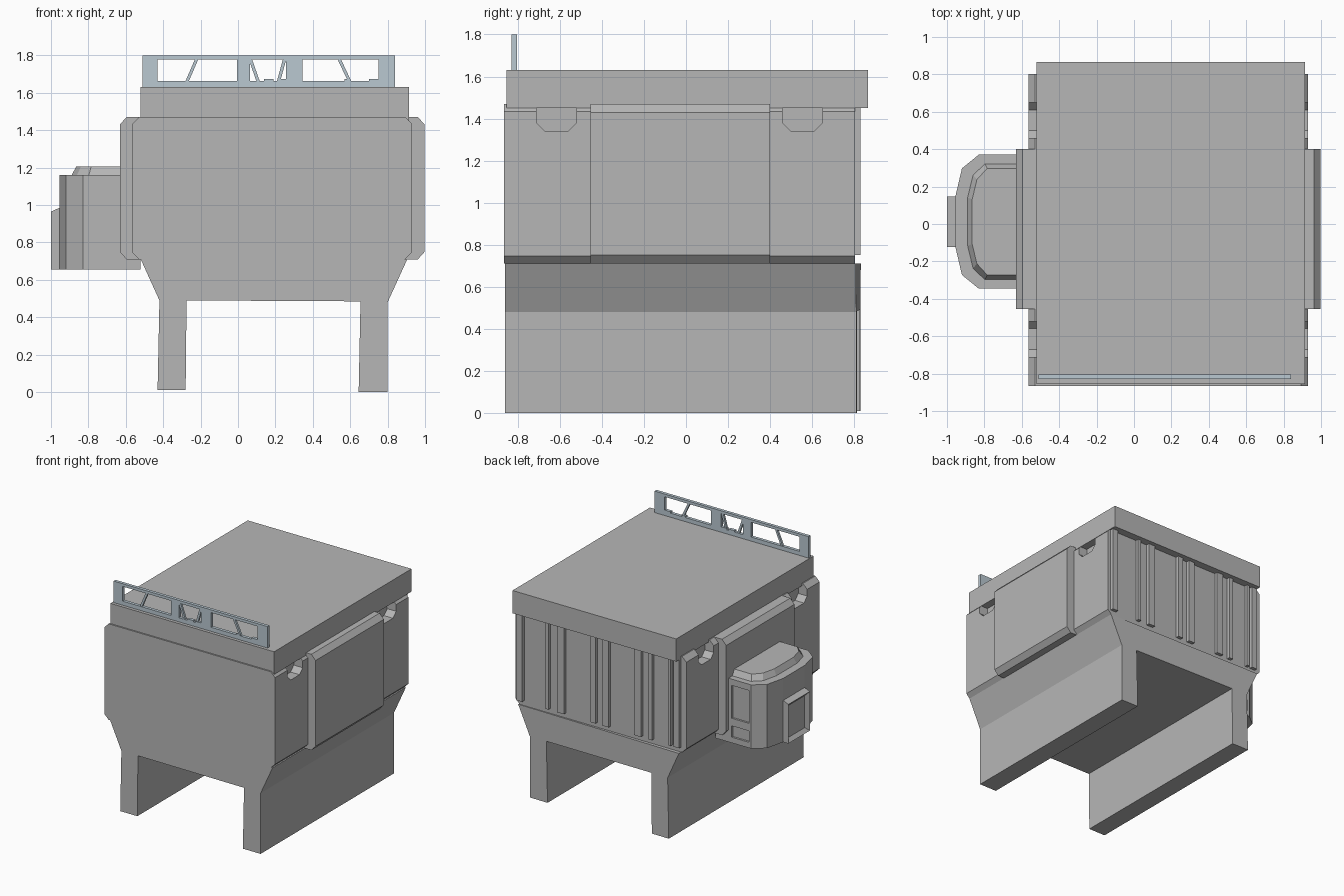
import bpy, bmesh
from mathutils import Vector

if "Cube" in bpy.data.objects:
    bpy.data.objects.remove(bpy.data.objects["Cube"])


def material(name, rgb):
    m = bpy.data.materials.new(name)
    m.diffuse_color = (*rgb, 1)
    m.use_nodes = True
    m.node_tree.nodes["Principled BSDF"].inputs["Base Color"].default_value = m.diffuse_color
    return m


GREY = material("concrete grey", (0.47, 0.47, 0.47))
BLUE = material("pale steel blue", (0.49, 0.58, 0.64))
CX = 0.183  # middle of the main block


def finish(name, bm, mat):
    bmesh.ops.recalc_face_normals(bm, faces=bm.faces[:])
    me = bpy.data.meshes.new(name)
    bm.to_mesh(me)
    bm.free()
    me.materials.append(mat)
    ob = bpy.data.objects.new(name, me)
    bpy.context.collection.objects.link(ob)
    return ob


def prism(name, pts, axis, a, b, mat=GREY):
    """Extrude a 2D outline along x (yz points), y (xz points) or z (xy points)."""
    bm = bmesh.new()
    place = {"x": lambda p, d: (d, p[0], p[1]),
             "y": lambda p, d: (p[0], d, p[1]),
             "z": lambda p, d: (p[0], p[1], d)}[axis]
    lo = [bm.verts.new(place(p, a)) for p in pts]
    hi = [bm.verts.new(place(p, b)) for p in pts]
    bm.faces.new(lo)
    bm.faces.new(hi[::-1])
    n = len(pts)
    for i in range(n):
        j = (i + 1) % n
        bm.faces.new((lo[i], lo[j], hi[j], hi[i]))
    return finish(name, bm, mat)


def box(name, x, y, z, mat=GREY):
    return prism(name, [(x[0], z[0]), (x[1], z[0]), (x[1], z[1]), (x[0], z[1])],
                 "y", y[0], y[1], mat)


def octagon(half, z0, z1, c):
    """Chamfered rectangle around CX."""
    return [(CX - half, z0 + c), (CX - half + c, z0), (CX + half - c, z0), (CX + half, z0 + c),
            (CX + half, z1 - c), (CX + half - c, z1), (CX - half + c, z1), (CX - half, z1 - c)]


def cut(target, cutter):
    cutter.hide_render = True
    mod = target.modifiers.new("cut", "BOOLEAN")
    mod.operation, mod.solver, mod.object = "DIFFERENCE", "EXACT", cutter
    bpy.context.view_layer.objects.active = target
    bpy.ops.object.modifier_apply(modifier=mod.name)
    bpy.data.objects.remove(cutter)


# Two-legged base, its back end slightly skewed
base = prism("leg_base", [
    (-0.43, 0.01), (-0.28, 0.01), (-0.275, 0.49), (0.655, 0.485), (0.645, 0), (0.80, 0),
    (0.80, 0.48), (0.905, 0.71), (-0.52, 0.71), (-0.42, 0.49)], "y", -0.86, 0.81)
for v in base.data.vertices:
    if v.co.y > 0:
        v.co.y = 0.81 + 0.02 * (0.8 - v.co.x) / 1.23

# Main block with hook pockets at the upper sides
body = prism("main_block", octagon(0.748, 0.71, 1.47, 0.037), "y", -0.866, 0.803)
for c in (-0.615, 0.555):
    outline = [(c - 0.095, 1.6), (c - 0.095, 1.38), (c - 0.055, 1.34),
               (c + 0.055, 1.34), (c + 0.095, 1.38), (c + 0.095, 1.6)]
    for s in (-1, 1):
        cut(body, prism("pocket_cutter", outline, "x", CX + s * 0.67, CX + s * 0.9))

# Raised side panels
for side, s in (("left", -1), ("right", 1)):
    o, i = CX + s * 0.815, CX + s * 0.70
    k = s * 0.036
    prism(side + "_side_panel", [(i, 0.71), (o - k, 0.71), (o, 0.75), (o, 1.43), (o - k, 1.47), (i, 1.47)],
          "y", -0.455, 0.40)

# Roof slab
box("roof_slab", (-0.52, 0.915), (-0.855, 0.865), (1.45, 1.63))

# Vertical ribs on the back wall
for x, w in ((0.88, 0.05), (0.64, 0.03), (0.52, 0.06), (0.235, 0.045), (0.125, 0.055),
             (-0.155, 0.06), (-0.265, 0.035), (-0.435, 0.025), (-0.495, 0.05)):
    box("back_rib", (x - w / 2, x + w / 2), (0.79, 0.83), (0.75, 1.46))

# Pod on the left side, with two recesses on each end
MID = 0.0125


def pod_outline(x0, x1, x2, x3, h1, h2, h3):
    half = [(x0, h1), (x1, h1), (x2, h2), (x3, h3)]
    return [(x, MID + h) for x, h in half] + [(x, MID - h) for x, h in half[::-1]]


pod = prism("side_pod", pod_outline(-0.52, -0.83, -0.92, -0.955, 0.358, 0.285, 0.135), "z", 0.655, 1.16)
for z in ((0.70, 0.79), (0.85, 1.11)):
    cut(pod, box("recess_cutter", (-0.81, -0.66), (0.355, 0.5), z))

# Bevelled pod lid: the top ring is drawn in
lid = prism("pod_lid", pod_outline(-0.60, -0.80, -0.865, -0.895, 0.315, 0.255, 0.13), "z", 1.15, 1.205)
inner = pod_outline(-0.60, -0.785, -0.84, -0.865, 0.285, 0.225, 0.12)
for v, p in zip(list(lid.data.vertices)[8:], inner):
    v.co.x, v.co.y = p

# Window box on the pod nose, recessed on its outer face
nose = prism("pod_window_box", [(-0.94, 0.655), (-1.0, 0.655), (-1.0, 0.965), (-0.955, 0.985), (-0.94, 0.985)],
             "y", -0.122, 0.147)
bm = bmesh.new()
bm.from_mesh(nose.data)
bm.normal_update()
face = [f for f in bm.faces if f.normal.x < -0.99]
bmesh.ops.inset_region(bm, faces=face, thickness=0.04)
bmesh.ops.translate(bm, verts=face[0].verts[:], vec=Vector((0.025, 0, 0)))
bm.to_mesh(nose.data)
bm.free()

# Open truss railing along the front of the roof
Y = (-0.83, -0.805)
box("rail_bottom", (-0.51, 0.84), Y, (1.63, 1.662), BLUE)
box("rail_top", (-0.51, 0.84), Y, (1.778, 1.80), BLUE)
for x in ((-0.51, -0.43), (-0.005, 0.063), (0.257, 0.345), (0.752, 0.84)):
    box("rail_post", x, Y, (1.655, 1.785), BLUE)
for xb, xt in ((-0.275, -0.22), (0.11, 0.065), (0.215, 0.25), (0.60, 0.54)):
    prism("rail_brace", [(xb - 0.009, 1.655), (xb + 0.009, 1.655), (xt + 0.009, 1.782), (xt - 0.009, 1.782)],
          "y", Y[0] + 0.004, Y[1] - 0.004, BLUE)
for x in ((0.14, 0.19), (0.21, 0.26), (0.57, 0.60), (0.70, 0.755)):
    box("rail_lug", x, Y, (1.655, 1.673), BLUE)
